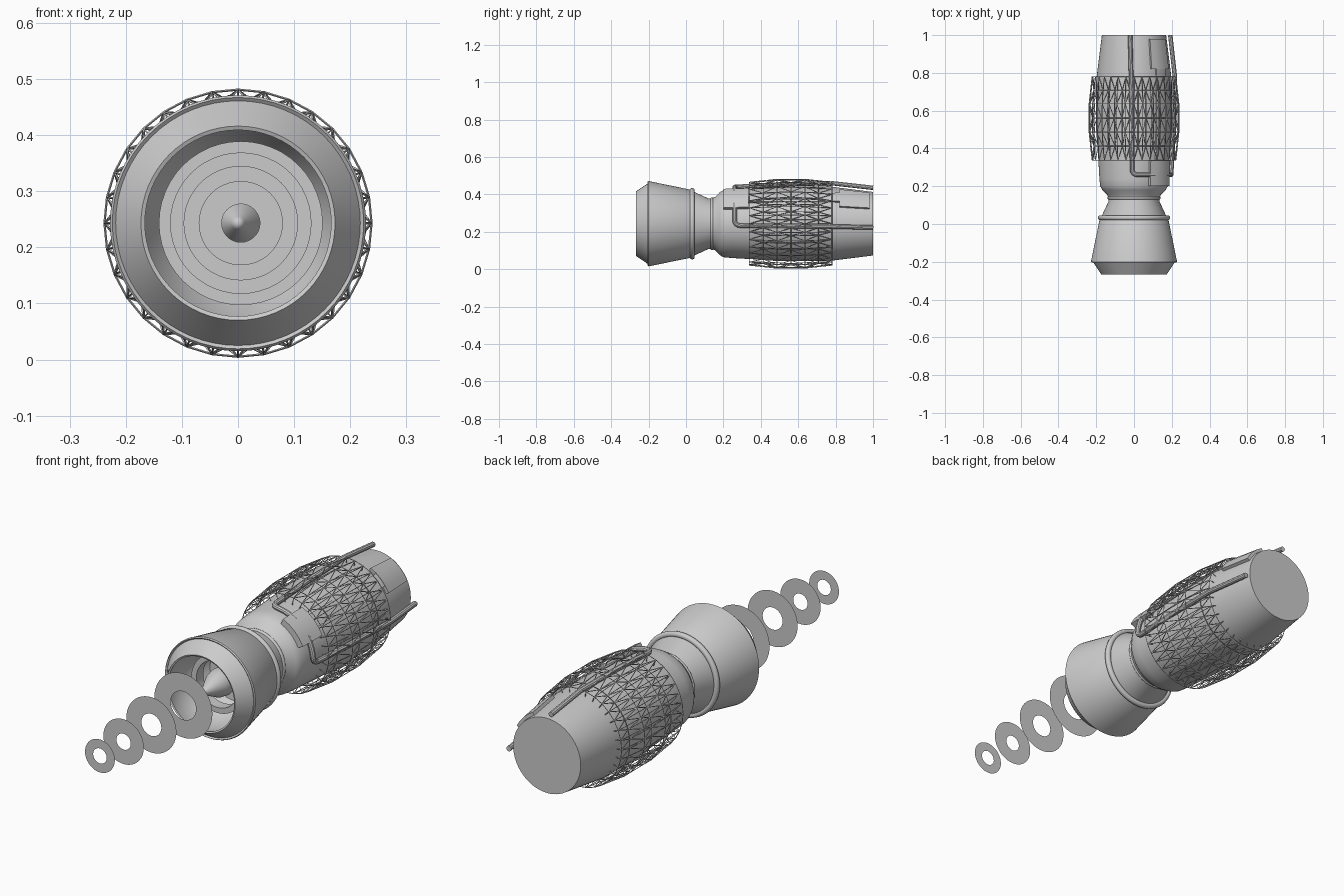
import bpy, bmesh, math
from math import cos, sin, pi, radians
from mathutils import Vector

cube = bpy.data.objects.get("Cube")
if cube:
    bpy.data.objects.remove(cube, do_unlink=True)

AXIS_Z = 0.243
GREY = (0.6, 0.6, 0.6, 1)
metal = bpy.data.materials.new("plain grey metal")
metal.use_nodes = True
metal.diffuse_color = GREY
metal.node_tree.nodes["Principled BSDF"].inputs["Base Color"].default_value = GREY


def polar(r, angle, y):
    """Point at a radius and angle around the long axis."""
    return Vector((r * cos(angle), y, AXIS_Z + r * sin(angle)))


def add_mesh(name, mesh):
    obj = bpy.data.objects.new(name, mesh)
    bpy.context.scene.collection.objects.link(obj)
    mesh.materials.clear()
    mesh.materials.append(metal)
    mesh.shade_smooth()
    mesh.set_sharp_from_angle(angle=radians(32))
    return obj


def from_bmesh(name, bm):
    bmesh.ops.recalc_face_normals(bm, faces=bm.faces)
    mesh = bpy.data.meshes.new(name)
    bm.to_mesh(mesh)
    bm.free()
    return add_mesh(name, mesh)


def lathe(name, profile, steps=64):
    """Turn a list of (radius, y) around the long axis."""
    bm = bmesh.new()
    verts = [bm.verts.new(polar(r, 0, y)) for r, y in profile]
    edges = [bm.edges.new(pair) for pair in zip(verts, verts[1:])]
    bmesh.ops.spin(bm, geom=verts + edges, cent=(0, 0, AXIS_Z), axis=(0, 1, 0),
                   angle=2 * pi, steps=steps, use_merge=True)
    bmesh.ops.remove_doubles(bm, verts=bm.verts, dist=1e-5)
    return from_bmesh(name, bm)


def tubes(name, paths, radius, sides=0):
    """Round bars along each path, turned into one mesh."""
    curve = bpy.data.curves.new(name, "CURVE")
    curve.dimensions = "3D"
    curve.bevel_depth = radius
    curve.bevel_resolution = sides
    curve.use_fill_caps = True
    for path in paths:
        spline = curve.splines.new("POLY")
        spline.points.add(len(path) - 1)
        for point, co in zip(spline.points, path):
            point.co = (*co, 1)
    temp = bpy.data.objects.new(name + " path", curve)
    bpy.context.scene.collection.objects.link(temp)
    graph = bpy.context.evaluated_depsgraph_get()
    mesh = bpy.data.meshes.new_from_object(temp.evaluated_get(graph))
    bpy.data.objects.remove(temp, do_unlink=True)
    mesh.name = name
    return add_mesh(name, mesh)


def collar(name, r, y, thick):
    ring = [(r + thick * cos(2 * pi * i / 12), y + thick * sin(2 * pi * i / 12))
            for i in range(13)]
    return lathe(name, ring)


def panel(name, y0, y1, half_angle, r0, r1, thick):
    """Raised box hugging the body on its upper left side."""
    bm = bmesh.new()
    rows = []
    for y, r in ((y0, r0), (y1, r1)):
        for rad in (r - 0.04, r + thick):
            rows.append([bm.verts.new(polar(rad, radians(45 + half_angle * k), y))
                         for k in (-1, -0.5, 0, 0.5, 1)])
    a, b, c, d = rows
    for low, high in ((a, b), (b, d), (d, c), (c, a)):
        for i in range(4):
            bm.faces.new((low[i], low[i + 1], high[i + 1], high[i]))
    for i in (0, -1):
        bm.faces.new((a[i], b[i], d[i], c[i]))
    return from_bmesh(name, bm)


# Main body with a rounded front shoulder and flat back
lathe("engine_body", [(0, 0.14), (0.137, 0.14), (0.142, 0.155), (0.168, 0.18), (0.179, 0.2),
                      (0.183, 0.24), (0.19, 0.36), (0.2, 0.55), (0.2, 0.76),
                      (0.17, 1), (0, 1)])

# Waist and bell nozzle with a chamfered lip and hollow inside
lathe("waist", [(0.135, 0.15), (0.135, 0.12), (0.172, 0.04), (0.172, 0.02)])
lathe("nozzle", [(0.172, 0.035), (0.183, 0.02), (0.228, -0.2), (0.224, -0.205),
                 (0.218, -0.2), (0.173, -0.267), (0.166, -0.264), (0.185, -0.19),
                 (0.165, -0.1), (0.12, -0.03), (0, -0.02)])
collar("flange_collar", 0.178, 0.033, 0.013)
collar("waist_collar", 0.132, 0.138, 0.009)

# Inner throat ring and centre spike
lathe("throat_ring", [(0.13, -0.1), (0.13, -0.15), (0.105, -0.15), (0.105, -0.1)])
lathe("centre_spike", [(0, -0.267), (0.012, -0.25), (0.035, -0.2), (0.055, -0.16),
                       (0.062, -0.12), (0.055, -0.08), (0.035, -0.04), (0.03, -0.01)], 32)

# Flat exhaust rings floating ahead of the nozzle
for number, (y, inner, outer) in enumerate([(-1, 0.034, 0.075), (-0.83, 0.036, 0.102),
                                            (-0.63, 0.05, 0.126), (-0.4, 0.064, 0.146)]):
    ring = lathe(f"exhaust_ring_{number + 1}", [(inner, y), (outer, y)], 48)
    ring.location.x = 0.005

# Raised service boxes joined by a narrow conduit
panel("front_box", 0.2, 0.335, 20, 0.184, 0.188, 0.022)
panel("rear_box", 0.82, 0.98, 18, 0.193, 0.173, 0.014)
panel("conduit", 0.33, 0.83, 9, 0.19, 0.195, 0.01)


# Pair of pipes mirrored about the boxes, with rounded elbows
def pipe_path(side):
    path = [(0.26, a) for a in (12, 20, 28, 36)]
    path += [(0.29 - 0.03 * cos(t * pi / 8), 40 + 8 * sin(t * pi / 8)) for t in range(5)]
    path += [(0.5, 48), (0.78, 49), (1, 51)]
    return [polar(0.197 + 0.02 * min(1, max(0, (y - 0.26) * 3)) * (y < 0.9)
                  - 0.004 * (y > 0.9), radians(45 + side * a), y) for y, a in path]


for side, name in ((-1, "side_pipe"), (1, "top_pipe")):
    tubes(name, [pipe_path(side)], 0.012, 3)

# Double layer lattice cage around the body
COUNT = 32
outer_rows = [(0.222, 0.338), (0.238, 0.487), (0.238, 0.636), (0.222, 0.78)]


def node(row, i):
    r, y = outer_rows[row]
    return polar(r, 2 * pi * i / COUNT + pi / 2, y)


def inner_node(row, i):
    (r0, y0), (r1, y1) = outer_rows[row:row + 2]
    return polar((r0 + r1) / 2 - 0.016, 2 * pi * (i + 0.5) / COUNT + pi / 2, (y0 + y1) / 2)


bars = []
for i in range(COUNT):
    for row in range(4):
        bars.append((node(row, i), node(row, i + 1)))
    for row in range(3):
        hub = inner_node(row, i)
        bars.append((node(row, i), node(row + 1, i)))
        bars += [(hub, node(row + dr, i + di)) for dr in (0, 1) for di in (0, 1)]
        bars.append((hub, inner_node(row, i + 1)))
        if row < 2:
            bars.append((hub, inner_node(row + 1, i)))
    # Spokes holding the cage ends on the body
    for row in (0, 3):
        tip = node(row, i)
        bars.append((tip, polar(0.187, 2 * pi * i / COUNT + pi / 2, tip.y)))
tubes("lattice_cage", bars, 0.002)
